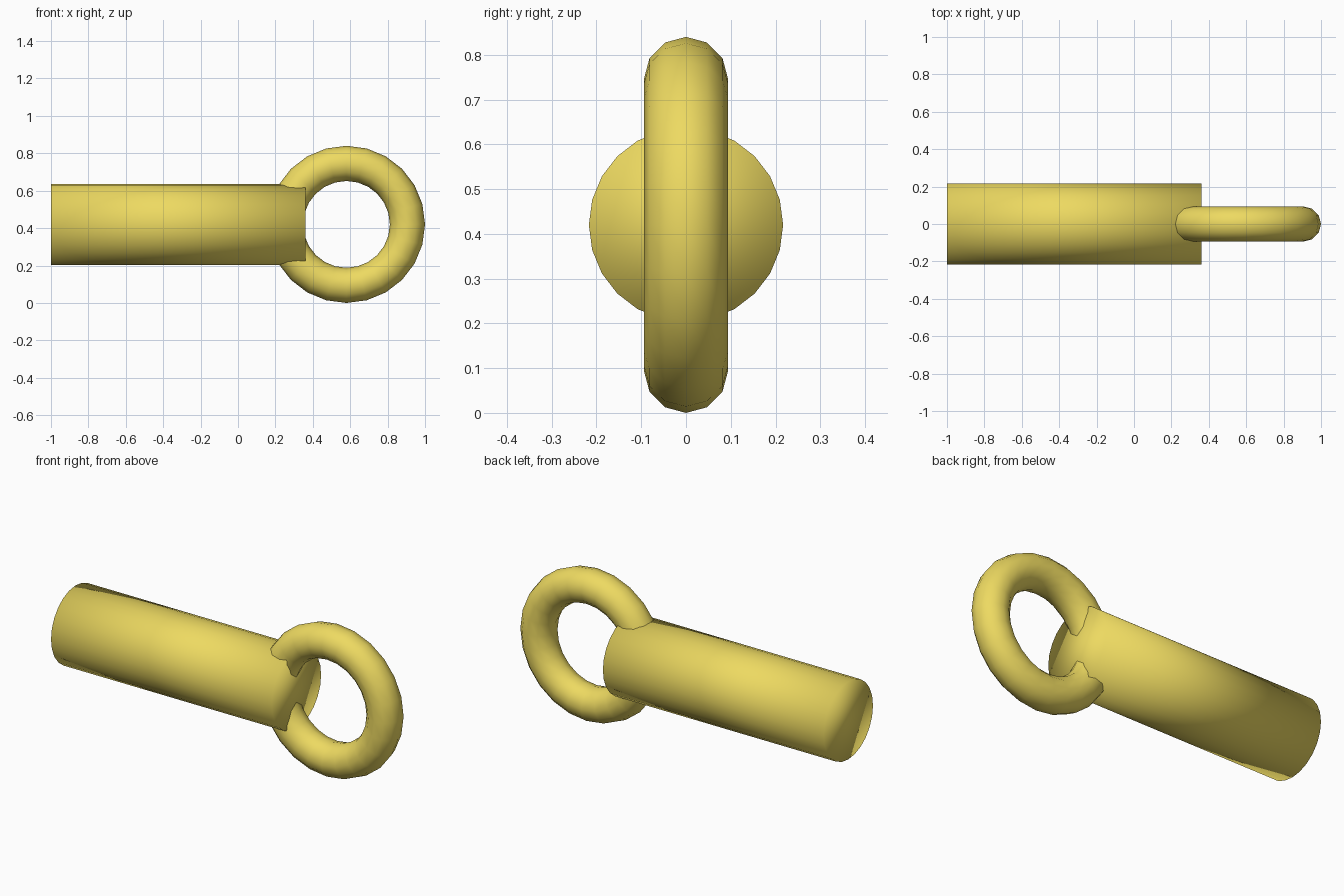
import bpy
from math import pi

if "Cube" in bpy.data.objects:
    bpy.data.objects.remove(bpy.data.objects["Cube"])

AXIS_Z = 0.42      # height of the shared centre line
BAR_RADIUS = 0.217
RING_MAJOR, RING_MINOR = 0.326, 0.094
BAR_START, BAR_END = -1.0, 0.36

brass = bpy.data.materials.new("brass_yellow")
brass.diffuse_color = (0.85, 0.70, 0.12, 1)
brass.use_nodes = True
brass.node_tree.nodes["Principled BSDF"].inputs["Base Color"].default_value = brass.diffuse_color


def finish(name):
    """Name the active part, colour it and shade it smooth."""
    ob = bpy.context.object
    ob.name = ob.data.name = name
    ob.data.materials.append(brass)
    bpy.ops.object.transform_apply(location=False, rotation=True, scale=True)
    bpy.ops.object.shade_smooth()
    return ob


# Solid round shank lying along x
bpy.ops.mesh.primitive_cylinder_add(
    vertices=24, radius=BAR_RADIUS, depth=BAR_END - BAR_START,
    location=((BAR_START + BAR_END) / 2, 0, AXIS_Z), rotation=(0, pi / 2, 0))
finish("shank")

# Upright ring sunk into the end of the shank
bpy.ops.mesh.primitive_torus_add(
    major_segments=24, minor_segments=12,
    major_radius=RING_MAJOR, minor_radius=RING_MINOR,
    location=(1 - RING_MAJOR - RING_MINOR, 0, AXIS_Z), rotation=(pi / 2, 0, 0))
finish("eye_ring")
